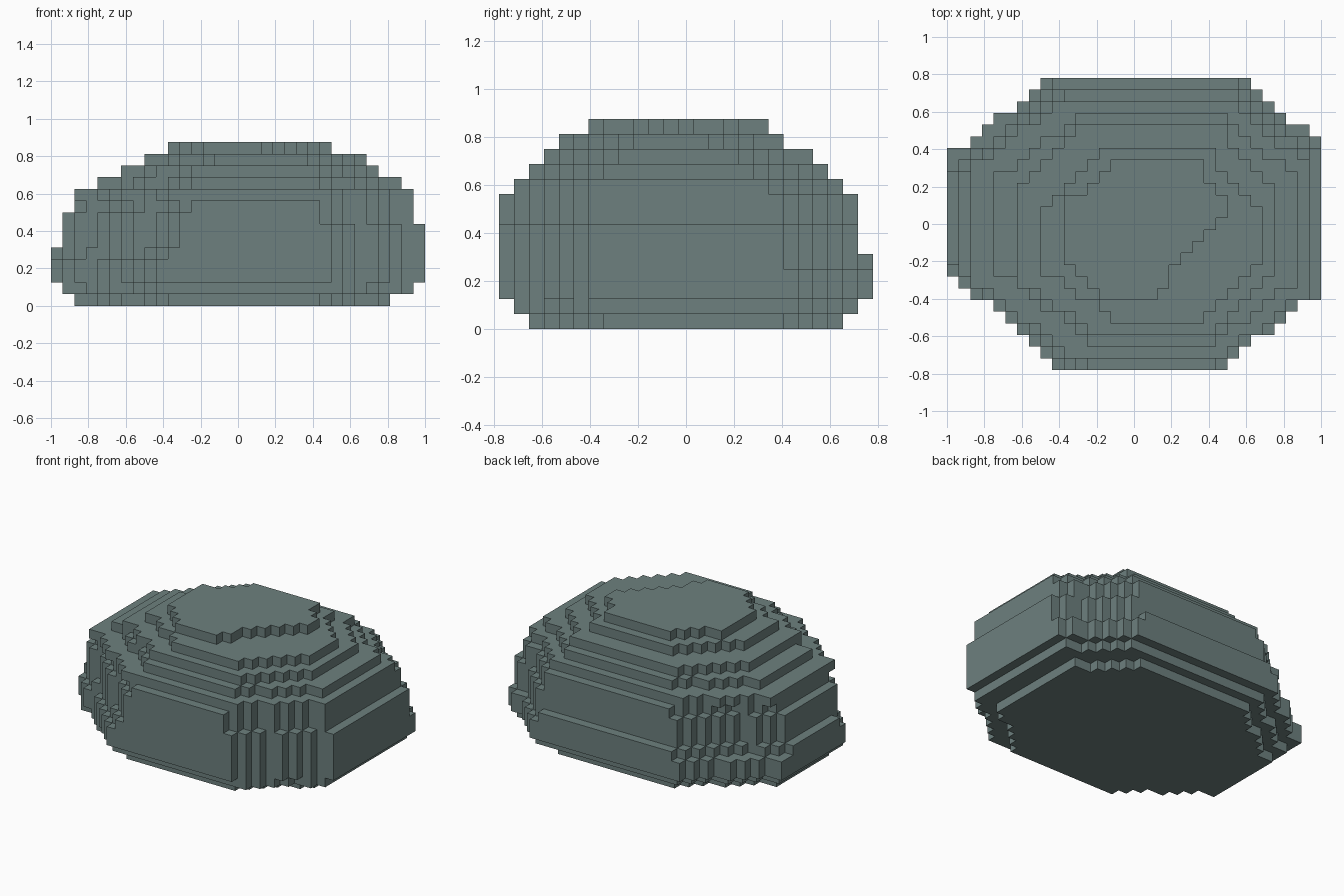
import bpy
import bmesh

default_cube = bpy.data.objects.get("Cube")
if default_cube:
    bpy.data.objects.remove(default_cube, do_unlink=True)

CELL = 1 / 16
CENTRE = (16, 12.5, 0)

# Bands from the ground up. Each has the corner cuts (width, depth in cells) for
# front left, front right, back right and back left as seen from the front,
# then the extents (x0, x1, y0, y1) of every layer in the band.
BANDS = [
    # Undercut foot
    (((8, 6), (6, 5), (5, 4), (8, 6)),
     [(2, 29, 2, 23), (1, 31, 1, 24)]),
    # Widest part
    (((9, 8), (8, 6), (6, 5), (8, 6)),
     [(0, 32, 0, 25)] * 2),
    (((10, 9), (8, 6), (7, 6), (9, 8)),
     [(0, 32, 0, 25)]),
    # Steep walls
    (((10, 8), (8, 6), (6, 5), (8, 7)),
     [(1, 32, 0, 24)] * 2 + [(1, 31, 0, 24), (2, 31, 0, 24)]),
    # Sloping shoulders
    (((8, 6), (7, 5), (6, 5), (7, 5)),
     [(2, 31, 1, 23), (4, 30, 2, 22)]),
    (((6, 4), (5, 5), (4, 5), (5, 5)),
     [(6, 28, 3, 21), (8, 27, 4, 19)]),
    # Crown
    (((3, 3), (6, 7), (2, 3), (4, 3)),
     [(10, 24, 6, 18)]),
]


def layer_cells(extents, cuts, level):
    """Grid cells of one rectangle with its four corners cut off in steps."""
    x0, x1, y0, y1 = extents
    for x in range(x0, x1):
        for y in range(y0, y1):
            left, right = x - x0, x1 - x - 1
            front, back = y - y0, y1 - y - 1
            corners = ((left, front), (right, front), (right, back), (left, back))
            if all(across / width + along / depth >= 0.96
                   for (across, along), (width, depth) in zip(corners, cuts)):
                yield (x, y, level)


def build_shell(name, cells, material):
    """Mesh made only of the outer faces of the filled cells."""
    bm = bmesh.new()
    corners = {}

    def vertex(key):
        if key not in corners:
            corners[key] = bm.verts.new(
                [(value - middle) * CELL for value, middle in zip(key, CENTRE)])
        return corners[key]

    for cell in sorted(cells):
        for axis in range(3):
            u, v = (axis + 1) % 3, (axis + 2) % 3
            for side in (0, 1):
                neighbour = list(cell)
                neighbour[axis] += 2 * side - 1
                if tuple(neighbour) in cells:
                    continue
                loop = []
                for step_u, step_v in ((0, 0), (1, 0), (1, 1), (0, 1)):
                    point = list(cell)
                    point[axis] += side
                    point[u] += step_u
                    point[v] += step_v
                    loop.append(vertex(tuple(point)))
                bm.faces.new(loop if side else loop[::-1])

    mesh = bpy.data.meshes.new(name)
    bm.to_mesh(mesh)
    bm.free()
    mesh.materials.append(material)
    shell = bpy.data.objects.new(name, mesh)
    bpy.context.collection.objects.link(shell)
    return shell


# Grey green stone
stone = bpy.data.materials.new("grey_green_stone")
stone.use_nodes = True
stone.diffuse_color = (0.153, 0.216, 0.209, 1)
shader = next(n for n in stone.node_tree.nodes if n.type == "BSDF_PRINCIPLED")
shader.inputs["Base Color"].default_value = stone.diffuse_color
shader.inputs["Roughness"].default_value = 0.9

# Stack the layers into one boulder
filled = set()
level = 0
for cuts, layers in BANDS:
    for extents in layers:
        filled.update(layer_cells(extents, cuts, level))
        level += 1
build_shell("boulder", filled, stone)
